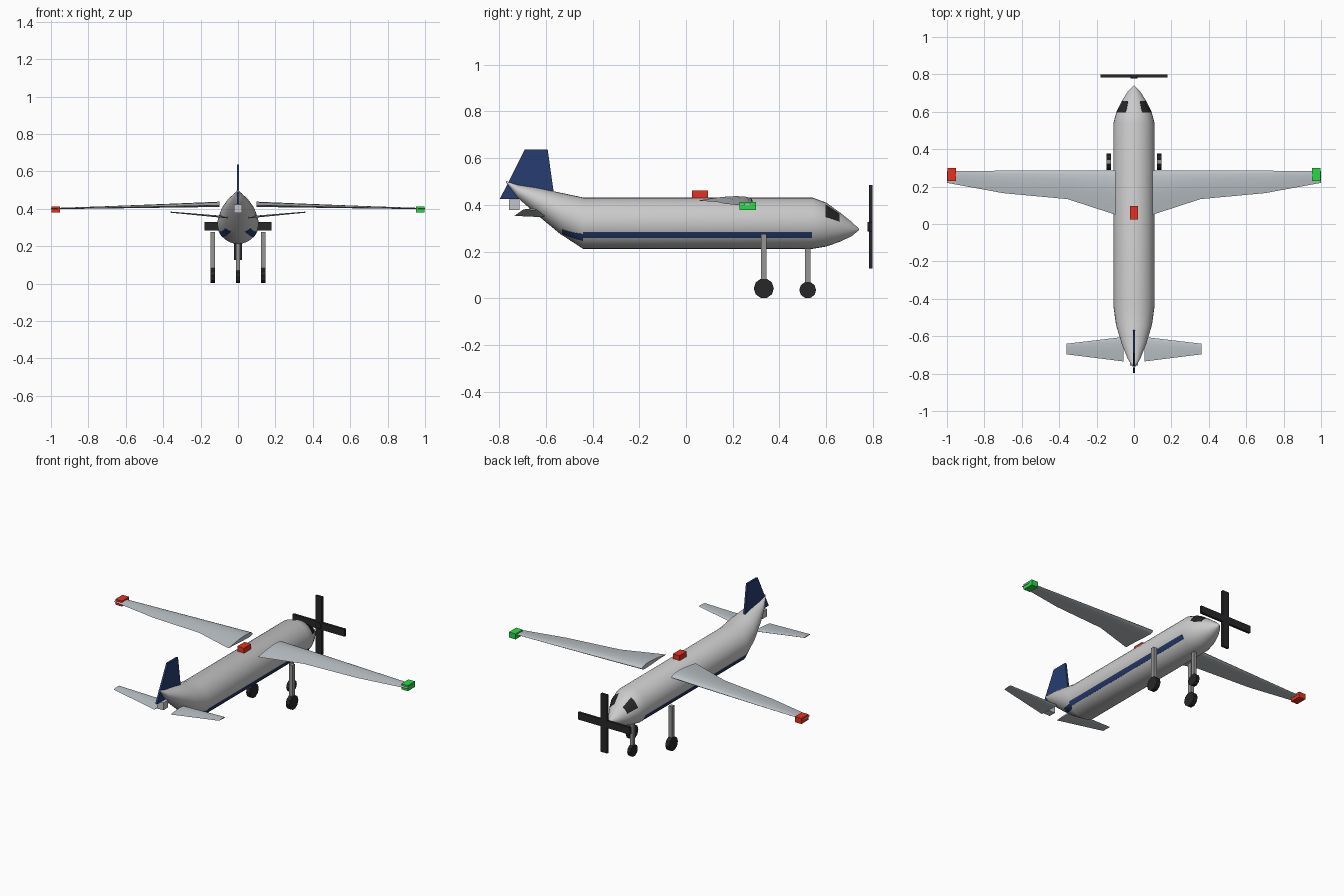
import bpy, bmesh
from math import cos, sin, pi, radians
from mathutils import Vector

if "Cube" in bpy.data.objects:
    bpy.data.objects.remove(bpy.data.objects["Cube"])


def mat(name, r, g, b):
    m = bpy.data.materials.new(name)
    m.diffuse_color = (r, g, b, 1)
    m.use_nodes = True
    m.node_tree.nodes["Principled BSDF"].inputs["Base Color"].default_value = m.diffuse_color
    return m


WHITE = mat("white_paint", .8, .8, .8)
WING = mat("wing_grey", .5, .54, .57)
NAVY = mat("navy", .02, .045, .16)
BLACK = mat("black", .02, .02, .022)
METAL = mat("strut_grey", .3, .3, .3)
LAMP = mat("tail_lamp_grey", .55, .56, .6)
RED = mat("red_lamp", .8, .03, .015)
GREEN = mat("green_lamp", .02, .7, .06)


def finish(name, bm, m, smooth=None):
    bmesh.ops.recalc_face_normals(bm, faces=bm.faces)
    me = bpy.data.meshes.new(name)
    bm.to_mesh(me)
    bm.free()
    ob = bpy.data.objects.new(name, me)
    bpy.context.collection.objects.link(ob)
    me.materials.append(m)
    if smooth:
        bpy.ops.object.select_all(action='DESELECT')
        ob.select_set(True)
        bpy.context.view_layer.objects.active = ob
        bpy.ops.object.shade_smooth_by_angle(angle=radians(smooth))
    return ob


def loft(name, sections, m, smooth=None):
    bm = bmesh.new()
    rings = [[bm.verts.new(p) for p in s] for s in sections]
    n = len(rings[0])
    for a, b in zip(rings, rings[1:]):
        for i in range(n):
            j = (i + 1) % n
            bm.faces.new((a[i], a[j], b[j], b[i]))
    bm.faces.new(rings[0])
    bm.faces.new(rings[-1])
    return finish(name, bm, m, smooth)


def box(name, centre, size, m):
    c, h = Vector(centre), Vector(size) / 2
    corners = [(-1, -1), (1, -1), (1, 1), (-1, 1)]
    return loft(name, [[c + Vector((u * h.x, v * h.y, w * h.z)) for u, v in corners]
                       for w in (-1, 1)], m)


def disc(name, centre, r, width, axis, n, m):
    c = Vector(centre)
    secs = []
    for e in (-width / 2, width / 2):
        ring = []
        for i in range(n):
            u, v = r * cos(2 * pi * i / n), r * sin(2 * pi * i / n)
            ring.append(c + Vector((e, u, v) if axis == 'x' else (u, e, v)))
        secs.append(ring)
    return loft(name, secs, m)


# Fuselage stations: y, centre z, half width, half height
HULL = [(-.77, .499, .003, .003), (-.72, .458, .034, .028), (-.64, .417, .066, .057),
        (-.54, .365, .096, .088), (-.44, .322, .11, .11), (.54, .322, .11, .11),
        (.60, .316, .094, .094), (.66, .305, .064, .062), (.71, .297, .032, .03),
        (.74, .295, .003, .003)]


def hull(y, a, off=0.0):
    for p, q in zip(HULL, HULL[1:]):
        if y <= q[0]:
            break
    t = (y - p[0]) / (q[0] - p[0])
    z, rx, rz = (p[i] + (q[i] - p[i]) * t for i in (1, 2, 3))
    return Vector(((rx + off) * cos(a), y, z + (rz + off) * sin(a)))


loft("fuselage", [[hull(h[0], 2 * pi * i / 32) for i in range(32)] for h in HULL], WHITE, 40)


def patch(name, start, end, m, steps, side):
    # curved panel on the hull; start and end are (y, low angle, high angle)
    secs = []
    for k in range(steps + 1):
        y, lo, hi = (s + (e - s) * k / steps for s, e in zip(start, end))
        ang = [radians(lo + (hi - lo) * i / 6) for i in range(7)]
        pts = [hull(y, a, .002) for a in ang] + [hull(y, a, -.006) for a in reversed(ang)]
        secs.append([Vector((side * p.x, p.y, p.z)) for p in pts])
    loft(name, secs, m)


# Aerofoil outline: chord fraction from leading edge, height fraction
FOIL = [(0, 0), (.03, .3), (.12, .5), (.3, .6), (.55, .48), (.8, .2), (1, -.05),
        (.7, -.12), (.35, -.3), (.1, -.35), (.03, -.22)]


def wing(name, stations, m, side):
    loft(name, [[(side * x, le + (te - le) * u, z + t * w) for u, w in FOIL]
                for x, le, te, z, t in stations], m, 40)


for side, word in ((1, "right"), (-1, "left")):
    # stripes and cockpit window
    patch(word + "_stripe", (-.44, -35, -20), (.54, -35, -20), NAVY, 1, side)
    patch(word + "_tail_stripe", (-.53, -67, -47), (-.44, -43, -25), NAVY, 5, side)
    patch(word + "_cockpit_window", (.597, 20, 63), (.657, 22, 62), BLACK, 6, side)
    # wing: x, leading y, trailing y, z, thickness
    wing(word + "_wing", [(.1, .285, .05, .42, .03), (.355, .285, .133, .414, .022),
                          (.7, .285, .165, .406, .013), (1, .283, .22, .4, .006)], WING, side)
    wing(word + "_tailplane", [(.055, -.604, -.735, .353, .012),
                               (.36, -.64, -.697, .381, .006)], WING, side)
    box(word + "_wing_light", (side * .974, .265, .396), (.045, .07, .034),
        GREEN if side > 0 else RED)
    # main landing gear
    box(word + "_main_strut", (side * .135, .333, .165), (.022, .025, .22), METAL)
    disc(word + "_main_wheel", (side * .135, .333, .043), .043, .026, 'x', 10, BLACK)

# Fin: trapezoid with thinner edges
FIN = [(-.797, .425), (-.562, .425), (-.592, .637), (-.69, .637)]
loft("tail_fin", [[(x, y, z) for y, z in FIN] for x in (-.006, .006)], NAVY)

# Lamps on the spine and under the tail
box("top_beacon", (0, .06, .444), (.045, .07, .034), RED)
box("tail_lamp", (0, -.735, .401), (.044, .045, .046), LAMP)

# Nose gear
box("nose_strut", (0, .521, .13), (.02, .022, .19), METAL)
disc("nose_wheel", (0, .521, .036), .036, .022, 'x', 10, BLACK)

# Propeller
box("propeller_blade_upright", (0, .791, .306), (.044, .015, .358), BLACK)
box("propeller_blade_level", (0, .791, .306), (.356, .015, .044), BLACK)
disc("propeller_hub", (0, .788, .306), .02, .022, 'y', 12, BLACK)
